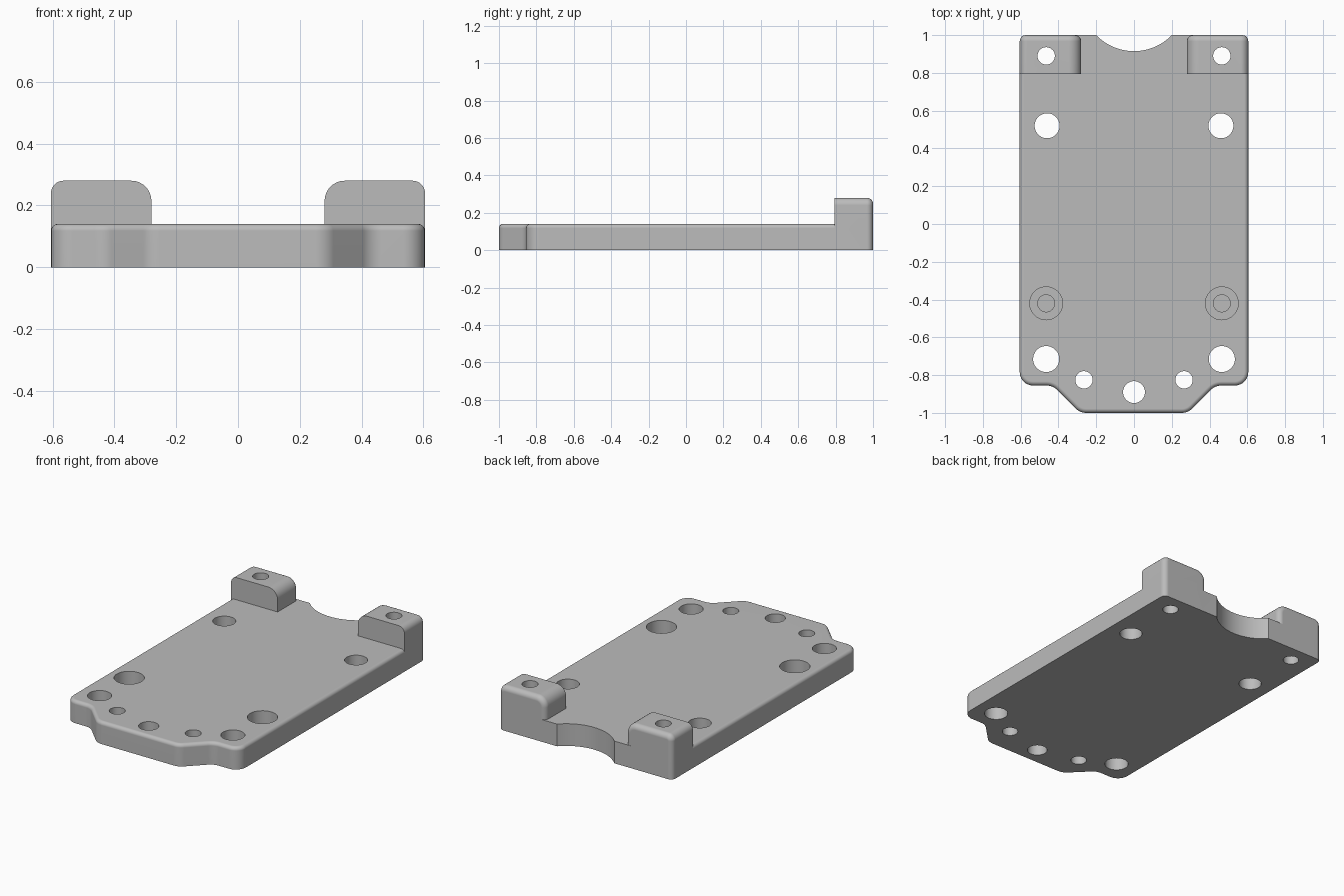
import bpy
import bmesh
import math
from mathutils import Vector

cube = bpy.data.objects.get("Cube")
if cube:
    bpy.data.objects.remove(cube, do_unlink=True)

HALF_W, PLATE_H, TAB_H = 0.605, 0.14, 0.28

grey = bpy.data.materials.new("plain grey")
grey.use_nodes = True
colour = (0.5, 0.5, 0.5, 1)
grey.diffuse_color = colour
grey.node_tree.nodes["Principled BSDF"].inputs["Base Color"].default_value = colour


def rounded(corners, steps=7):
    """Outline from (x, y, radius) corners, each replaced by an arc."""
    out = []
    for i, (x, y, r) in enumerate(corners):
        p = Vector((x, y))
        u = (Vector(corners[i - 1][:2]) - p).normalized()
        v = (Vector(corners[(i + 1) % len(corners)][:2]) - p).normalized()
        if r == 0:
            out.append(p)
            continue
        t = r / math.tan(u.angle(v) / 2)
        centre = p + (u + v).normalized() * math.hypot(r, t)
        a, b = p + u * t - centre, p + v * t - centre
        ang = a.angle_signed(b)
        for k in range(steps + 1):
            f = k / steps
            w = (a * math.sin((1 - f) * abs(ang)) + b * math.sin(f * abs(ang))) / math.sin(abs(ang))
            out.append(centre + w)
    return out


def prism(name, points, direction, edge_rule, bevel):
    """Extrude a 3D outline and round the edges picked by edge_rule."""
    bm = bmesh.new()
    face = bm.faces.new([bm.verts.new(p) for p in points])
    ext = bmesh.ops.extrude_face_region(bm, geom=[face])
    moved = [g for g in ext["geom"] if isinstance(g, bmesh.types.BMVert)]
    bmesh.ops.translate(bm, verts=moved, vec=direction)
    bmesh.ops.recalc_face_normals(bm, faces=bm.faces[:])
    edges = [e for e in bm.edges if edge_rule(*[v.co for v in e.verts])]
    bmesh.ops.bevel(bm, geom=edges, offset=bevel, offset_type='OFFSET',
                    segments=5, profile=0.5, affect='EDGES')
    bmesh.ops.recalc_face_normals(bm, faces=bm.faces[:])
    mesh = bpy.data.meshes.new(name)
    bm.to_mesh(mesh)
    bm.free()
    obj = bpy.data.objects.new(name, mesh)
    obj.data.materials.append(grey)
    bpy.context.collection.objects.link(obj)
    return obj


def combine(target, other, operation):
    """Apply a boolean and discard the second object."""
    mod = target.modifiers.new("combine", 'BOOLEAN')
    mod.operation, mod.object, mod.solver = operation, other, 'EXACT'
    bpy.context.view_layer.objects.active = target
    bpy.ops.object.modifier_apply(modifier=mod.name)
    bpy.data.objects.remove(other, do_unlink=True)


def drill(target, x, y, radius, bottom=-0.1, sides=48):
    top = 0.5
    bpy.ops.mesh.primitive_cylinder_add(vertices=sides, radius=radius, depth=top - bottom,
                                        location=(x, y, (top + bottom) / 2))
    cutter = bpy.context.object
    cutter.data.materials.append(grey)
    cutter.hide_render = True
    combine(target, cutter, 'DIFFERENCE')


# Base plate: stepped front nose, rounded top rim except along the back
half = [(0.285, -1, 0.08), (0.43, -0.855, 0.08), (HALF_W, -0.855, 0.07), (HALF_W, 1, 0.05)]
outline = rounded(half + [(-x, y, r) for x, y, r in reversed(half)])
plate = prism("mounting_plate", [(p.x, p.y, 0) for p in outline], (0, 0, PLATE_H),
              lambda a, b: min(a.z, b.z) > PLATE_H - 0.001 and min(a.y, b.y) < 0.999, 0.022)

# Raised back tabs, rounded on top and around the back face
tab_shape = rounded([(0.28, 0, 0), (HALF_W, 0, 0), (HALF_W, TAB_H, 0.04), (0.28, TAB_H, 0.065)])
for side in (1, -1):
    tab = prism("back_tab", [(side * p.x, 0.795, p.y) for p in tab_shape], (0, 0.205, 0),
                lambda a, b: min(a.y, b.y) > 0.999 and max(a.z, b.z) > 0.001, 0.032)
    combine(plate, tab, 'UNION')

# Curved notch in the back edge
drill(plate, 0, 1.193, 0.278, sides=96)

# Through holes and blind stepped holes, mirrored left and right
for side in (1, -1):
    for x, y, radius in [(0.465, 0.89, 0.046), (0.46, 0.52, 0.066),
                         (0.465, -0.715, 0.069), (0.265, -0.825, 0.046)]:
        drill(plate, side * x, y, radius)
    drill(plate, side * 0.465, -0.42, 0.087, bottom=0.05)
    drill(plate, side * 0.465, -0.42, 0.045, bottom=0.02)
drill(plate, 0, -0.89, 0.058)

# Smooth rounded rims with crisp hole edges
bpy.ops.object.select_all(action='DESELECT')
plate.select_set(True)
bpy.context.view_layer.objects.active = plate
bpy.ops.object.shade_smooth_by_angle(angle=math.radians(30))
weighted = plate.modifiers.new("even_shading", 'WEIGHTED_NORMAL')
weighted.keep_sharp = True
